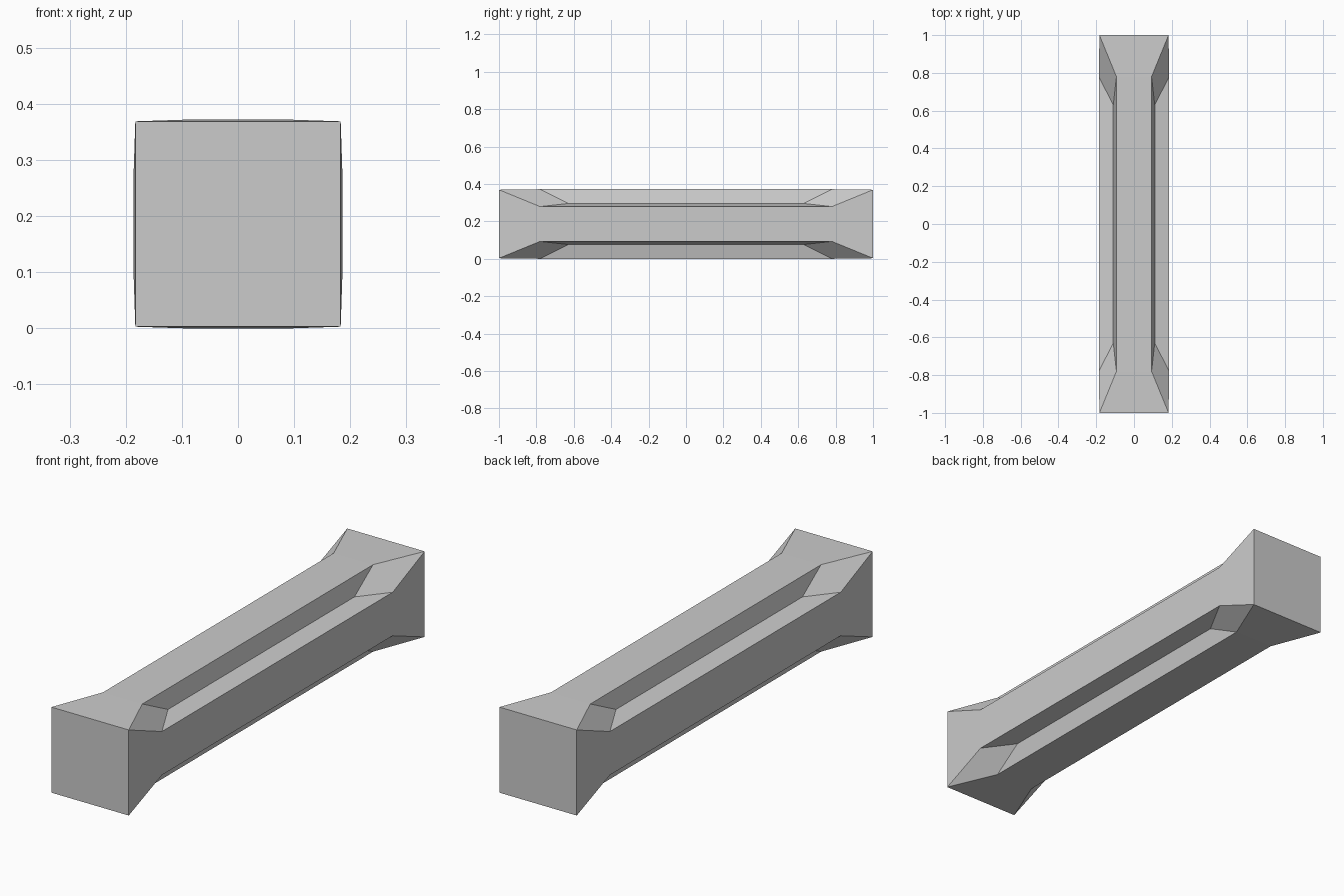
import bpy, bmesh
from itertools import product

cube = bpy.data.objects.get("Cube")
if cube:
    bpy.data.objects.remove(cube, do_unlink=True)

grey = bpy.data.materials.new("plain grey")
grey.use_nodes = True
colour = (0.6, 0.6, 0.6, 1)
grey.diffuse_color = colour
grey.node_tree.nodes["Principled BSDF"].inputs["Base Color"].default_value = colour

HALF = 0.186      # half thickness of the bar
END = 0.183       # half thickness at the end caps
RIB = 0.093       # half width of the long flat faces
ROOT = 0.11       # notch depth line
SIGNS = (1, -1)

bm = bmesh.new()
# Four points per octant: cap corner, upper and side notch lips, notch root
points = {"corner": (END, 1, END), "upper": (RIB, 0.78, HALF),
          "side": (HALF, 0.78, RIB), "root": (ROOT, 0.63, ROOT)}
v = {(name, sx, sy, sz): bm.verts.new((sx * x, sy * y, sz * z + HALF))
     for name, (x, y, z) in points.items()
     for sx, sy, sz in product(SIGNS, repeat=3)}


def face(*keys):
    bm.faces.new([v[k] for k in keys])


# Square end caps
for sy in SIGNS:
    face(*[("corner", a, sy, b) for a, b in ((1, 1), (-1, 1), (-1, -1), (1, -1))])

# Long waisted faces: a middle strip and a flared trapezoid at each end
for s in SIGNS:
    for lip, spot in (("upper", lambda a, y: (a, y, s)), ("side", lambda a, y: (s, y, a))):
        face(*[(lip, *spot(a, y)) for a, y in ((1, 1), (-1, 1), (-1, -1), (1, -1))])
        for y in SIGNS:
            face(*[(n, *spot(a, y)) for n, a in
                   (("corner", 1), ("corner", -1), (lip, -1), (lip, 1))])

# Corner notches: two long walls and a sloped facet at each end
for sx, sz in product(SIGNS, repeat=2):
    for lip in ("upper", "side"):
        face((lip, sx, 1, sz), (lip, sx, -1, sz), ("root", sx, -1, sz), ("root", sx, 1, sz))
    for sy in SIGNS:
        face(*[(n, sx, sy, sz) for n in ("corner", "upper", "root", "side")])

bmesh.ops.recalc_face_normals(bm, faces=bm.faces)
mesh = bpy.data.meshes.new("notched_beam")
bm.to_mesh(mesh)
bm.free()
mesh.materials.append(grey)
bpy.context.collection.objects.link(bpy.data.objects.new("notched_beam", mesh))
